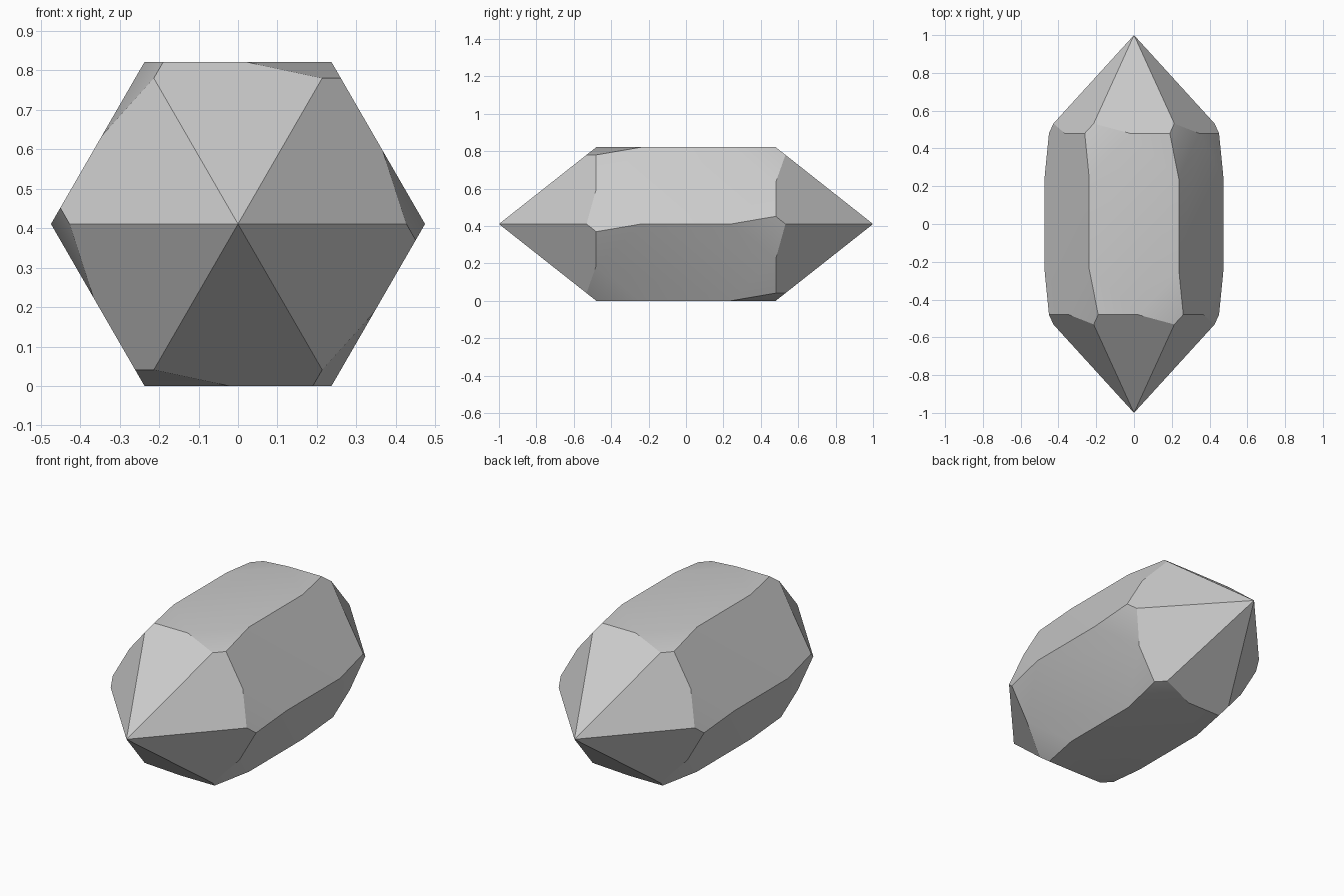
import bpy, bmesh
from math import sin, cos, pi
from mathutils import Vector

old = bpy.data.objects.get("Cube")
if old:
    bpy.data.objects.remove(old, do_unlink=True)

RADIUS = 0.474
HALF_LENGTH = 0.48
HEIGHT = RADIUS * sin(pi / 3)
FAR_CUT, NEAR_CUT, SIDE_CUT = 0.455, 0.1, 0.24


def corner(k, end):
    """Corner of the six-sided body at the front (-1) or back (+1) end."""
    a = k * pi / 3
    return Vector((RADIUS * cos(a), end * HALF_LENGTH, HEIGHT + RADIUS * sin(a)))


# Six-sided body with a pointed pyramid at each end
bm = bmesh.new()
rings = {e: [bm.verts.new(corner(k, e)) for k in range(6)] for e in (-1, 1)}
tips = {e: bm.verts.new((0, e, HEIGHT)) for e in (-1, 1)}
for k in range(6):
    n = (k + 1) % 6
    bm.faces.new((rings[-1][k], rings[-1][n], rings[1][n], rings[1][k]))
    for e in (-1, 1):
        bm.faces.new((rings[e][k], rings[e][n], tips[e]))
bmesh.ops.recalc_face_normals(bm, faces=bm.faces)

# Slice a skewed facet off every corner, twisting the same way at each end
for e in (-1, 1):
    for k in range(6):
        c = corner(k, e)
        far = c.lerp(corner(k - e, e), FAR_CUT)
        near = c.lerp(corner(k + e, e), NEAR_CUT)
        side = c - Vector((0, e * SIDE_CUT, 0))
        normal = (far - side).cross(near - side).normalized()
        if normal.dot(c - side) < 0:
            normal.negate()
        cut = bmesh.ops.bisect_plane(
            bm, geom=bm.verts[:] + bm.edges[:] + bm.faces[:], dist=1e-5,
            plane_co=side, plane_no=normal, clear_outer=True)
        rim = [g for g in cut["geom_cut"] if isinstance(g, bmesh.types.BMEdge)]
        bmesh.ops.holes_fill(bm, edges=rim, sides=0)
bmesh.ops.recalc_face_normals(bm, faces=bm.faces)

mesh = bpy.data.meshes.new("crystal")
bm.to_mesh(mesh)
bm.free()
crystal = bpy.data.objects.new("crystal", mesh)
bpy.context.collection.objects.link(crystal)

# Plain grey stone
stone = bpy.data.materials.new("grey_stone")
stone.use_nodes = True
grey = (0.6, 0.6, 0.6, 1)
stone.diffuse_color = grey
stone.node_tree.nodes["Principled BSDF"].inputs["Base Color"].default_value = grey
mesh.materials.append(stone)

# Soft shading across the shallow facets, crisp ridges elsewhere
bpy.ops.object.select_all(action="DESELECT")
crystal.select_set(True)
bpy.context.view_layer.objects.active = crystal
bpy.ops.object.shade_smooth_by_angle(angle=pi / 6)
